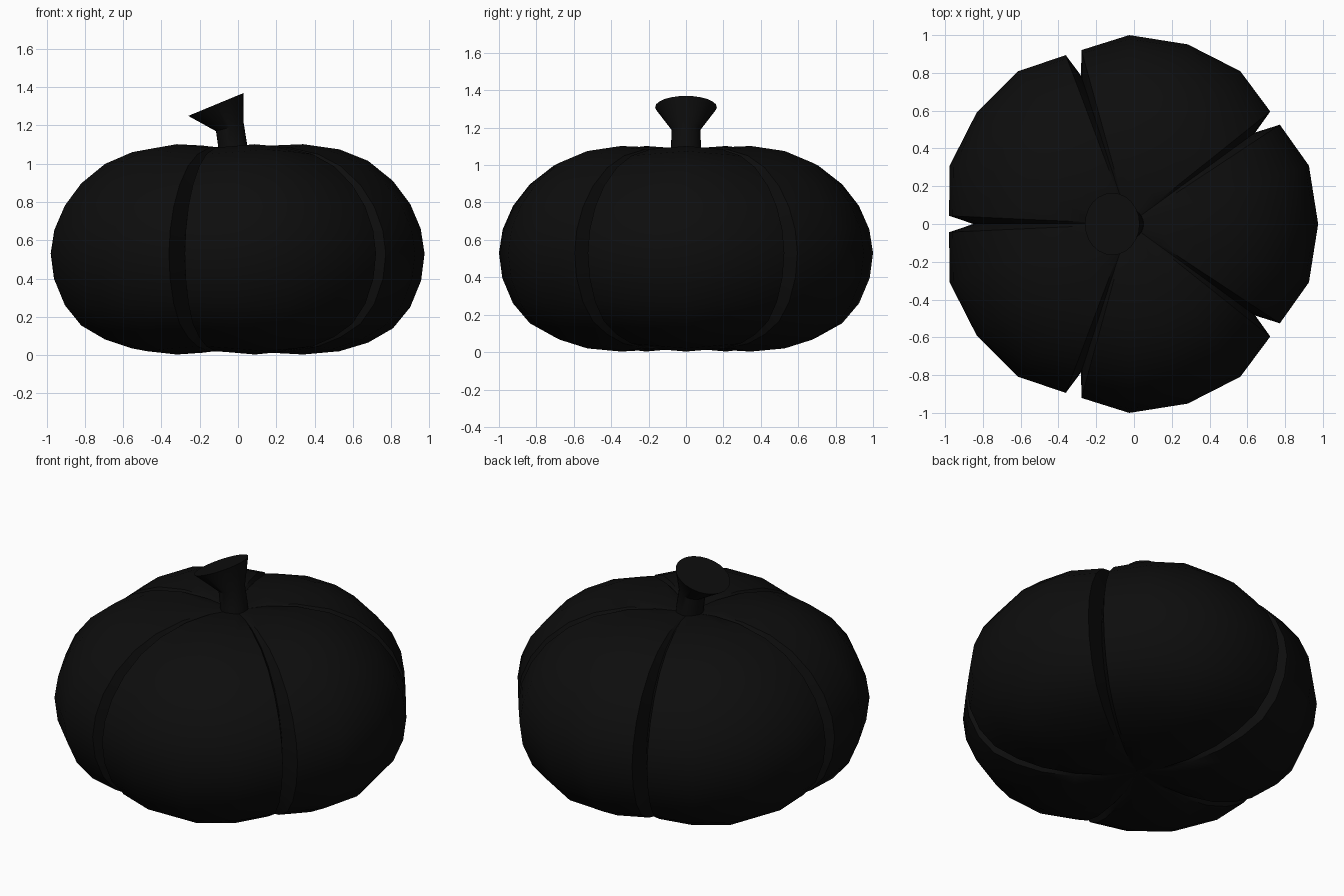
import bpy, bmesh
from math import sin, cos, pi, radians
from mathutils import Vector

cube = bpy.data.objects.get("Cube")
if cube:
    bpy.data.objects.remove(cube, do_unlink=True)

CENTRE_X = -0.025
MID_Z = 0.55


def material(name, colour):
    mat = bpy.data.materials.new(name)
    mat.use_nodes = True
    mat.diffuse_color = colour
    mat.node_tree.nodes["Principled BSDF"].inputs["Base Color"].default_value = colour
    return mat


def loft(name, rings, mat, angle):
    """Skin closed rings of equal length and cap both ends with a fan."""
    bm = bmesh.new()
    loops = [[bm.verts.new(p) for p in ring] for ring in rings]
    n = len(loops[0])
    for low, high in zip(loops, loops[1:]):
        for i in range(n):
            j = (i + 1) % n
            bm.faces.new((low[i], low[j], high[j], high[i]))
    for loop in (loops[0], loops[-1]):
        pole = bm.verts.new(sum((v.co for v in loop), Vector()) / n)
        for i in range(n):
            bm.faces.new((loop[i], loop[(i + 1) % n], pole))
    bmesh.ops.recalc_face_normals(bm, faces=bm.faces)
    mesh = bpy.data.meshes.new(name)
    bm.to_mesh(mesh)
    bm.free()
    mesh.materials.append(mat)
    obj = bpy.data.objects.new(name, mesh)
    bpy.context.collection.objects.link(obj)
    bpy.ops.object.select_all(action='DESELECT')
    obj.select_set(True)
    bpy.context.view_layer.objects.active = obj
    bpy.ops.object.shade_smooth_by_angle(angle=radians(angle))
    return obj


black = material("soft black", (0.004, 0.004, 0.004, 1))

# Pumpkin body: one profile swept round five lobes with deep seams between
profile = [(0.06, 0.04), (0.2, 0.012), (0.365, 0.003), (0.555, 0.02), (0.705, 0.065),
           (0.835, 0.14), (0.925, 0.25), (0.982, 0.39), (1.0, 0.53), (0.98, 0.66),
           (0.925, 0.79), (0.835, 0.91), (0.705, 1.015), (0.555, 1.075),
           (0.365, 1.102), (0.2, 1.095), (0.06, 1.07)]
# Lobe columns: angle, width scale, height scale
columns = [(-33.4, 0.955, 0.94), (-18, 1, 0.965), (0, 1, 1), (18, 1, 0.965),
           (33.4, 0.955, 0.94), (36, 0.825, 0.90)]


def body_ring(r, z):
    ring = []
    for lobe in range(5):
        for angle, wide, tall in columns:
            a = radians(72 * lobe + angle)
            squash = 1 - (1 - tall) * min(1, r / 0.7)
            ring.append((CENTRE_X + r * wide * cos(a), r * wide * sin(a),
                         MID_Z + (z - MID_Z) * squash))
    return ring


loft("pumpkin_body", [body_ring(r, z) for r, z in profile], black, 35)

# Stem: narrow neck flaring into a slanted cut top
# Each ring: left x, left z, right x, right z, half depth
stem = [(-0.10, 1.03, 0.055, 1.03, 0.08), (-0.105, 1.10, 0.048, 1.10, 0.08),
        (-0.115, 1.17, 0.03, 1.21, 0.077), (-0.26, 1.25, 0.03, 1.37, 0.165)]


def stem_ring(x0, z0, x1, z1, depth, sides=24):
    ring = []
    for i in range(sides):
        a = 2 * pi * i / sides
        t = (1 + cos(a)) / 2
        ring.append((x0 + (x1 - x0) * t, depth * sin(a), z0 + (z1 - z0) * t))
    return ring


loft("stem", [stem_ring(*s) for s in stem], black, 35)
